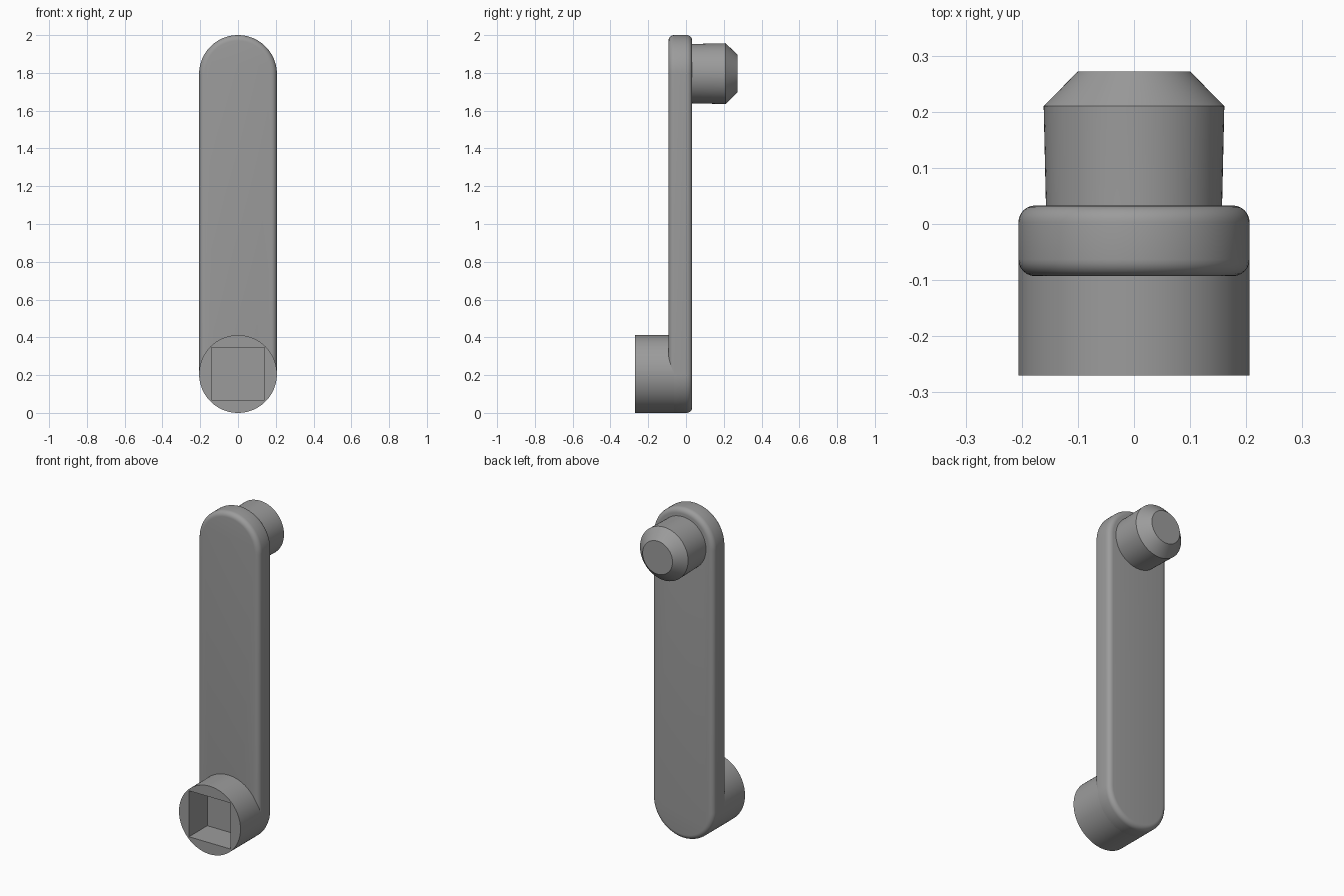
import bpy, bmesh, math

if "Cube" in bpy.data.objects:
    bpy.data.objects.remove(bpy.data.objects["Cube"])

grey = bpy.data.materials.new("plain_grey")
grey.diffuse_color = (0.33, 0.33, 0.33, 1)
grey.use_nodes = True
grey.node_tree.nodes["Principled BSDF"].inputs["Base Color"].default_value = grey.diffuse_color

R = 0.206                    # half width of the arm, radius of the boss
LOW, HIGH = R, 2 - R         # heights of the two hub centres


def rounded(y, r, low, high, steps=40):
    """Ring in the xz plane: a circle stretched between two centres."""
    ring = []
    for centre, start in ((high, 0), (low, math.pi)):
        for i in range(steps + 1):
            a = start + math.pi * i / steps
            ring.append((r * math.cos(a), y, centre + r * math.sin(a)))
    return ring


def square(y, h, z):
    return [(-h, y, z - h), (h, y, z - h), (h, y, z + h), (-h, y, z + h)]


def loft(name, rings):
    """Closed solid through a series of matching rings."""
    bm = bmesh.new()
    loops = [[bm.verts.new(p) for p in ring] for ring in rings]
    for a, b in zip(loops, loops[1:]):
        for i in range(len(a)):
            j = (i + 1) % len(a)
            bm.faces.new((a[i], a[j], b[j], b[i]))
    bm.faces.new(loops[0])
    bm.faces.new(loops[-1])
    bmesh.ops.remove_doubles(bm, verts=bm.verts[:], dist=1e-5)
    bmesh.ops.recalc_face_normals(bm, faces=bm.faces[:])
    mesh = bpy.data.meshes.new(name)
    bm.to_mesh(mesh)
    bm.free()
    mesh.materials.append(grey)
    obj = bpy.data.objects.new(name, mesh)
    bpy.context.collection.objects.link(obj)
    return obj


def smooth(obj, angle=30):
    bpy.ops.object.select_all(action='DESELECT')
    obj.select_set(True)
    bpy.context.view_layer.objects.active = obj
    for mod in list(obj.modifiers):
        bpy.ops.object.modifier_apply(modifier=mod.name)
    bpy.ops.object.shade_smooth_by_angle(angle=math.radians(angle))


# Flat arm with round ends and filleted rims
FRONT, BACK, FILLET = -0.093, 0.033, 0.03
arc = [math.pi / 2 * i / 6 for i in range(7)]
section = [(FRONT + FILLET * (1 - math.sin(a)), R - FILLET * (1 - math.cos(a)))
           for a in reversed(arc)]
section += [(BACK - FILLET * (1 - math.sin(a)), R - FILLET * (1 - math.cos(a)))
            for a in arc]
arm = loft("arm", [rounded(y, r, LOW, HIGH) for y, r in section])
smooth(arm)

# Round boss at the lower front with a square socket
boss = loft("socket_boss", [rounded(y, R, LOW, LOW) for y in (-0.27, -0.06)])
cutter = loft("socket_cutter", [square(y, 0.139, LOW + 0.002) for y in (-0.35, -0.095)])
cut = boss.modifiers.new("socket", 'BOOLEAN')
cut.operation = 'DIFFERENCE'
cut.solver = 'EXACT'
cut.object = cutter
smooth(boss)
bpy.data.objects.remove(cutter)

# Slightly flared, chamfered pin at the upper back
pin = loft("handle_pin", [rounded(y, r, HIGH + 0.002, HIGH + 0.002) for y, r in
                          ((0.0, 0.157), (0.033, 0.157), (0.21, 0.161), (0.272, 0.1))])
smooth(pin)
